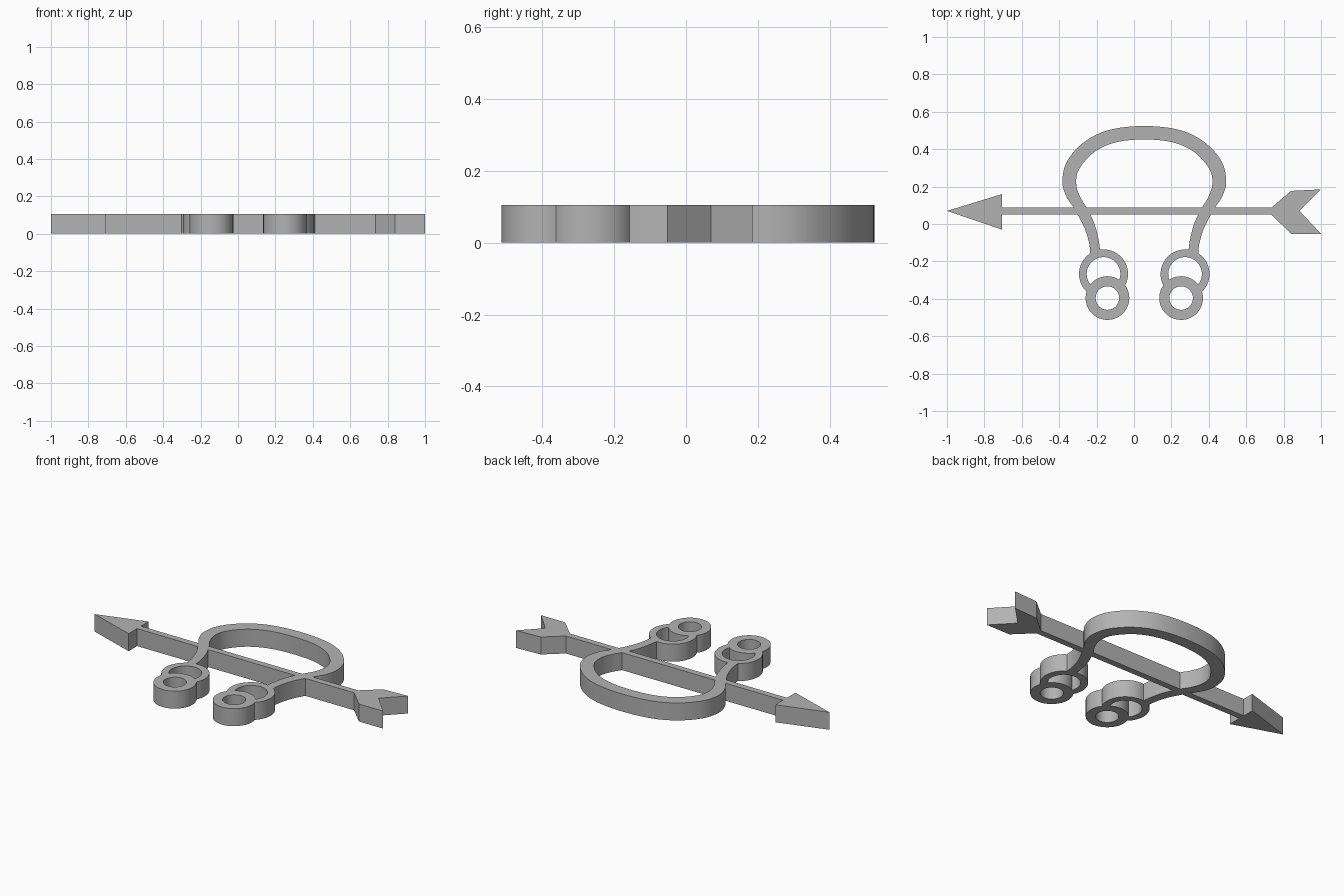
import bpy, bmesh
from math import sin, cos, radians
from mathutils import Vector
from mathutils.geometry import interpolate_bezier

HEIGHT = 0.105
AXIS = 0.055   # mirror line of the arch and its loops

if "Cube" in bpy.data.objects:
    bpy.data.objects.remove(bpy.data.objects["Cube"], do_unlink=True)

metal = bpy.data.materials.new("plain grey")
metal.use_nodes = True
GREY = (0.45, 0.45, 0.45, 1)
metal.diffuse_color = GREY
metal.node_tree.nodes["Principled BSDF"].inputs["Base Color"].default_value = GREY


def plate(name, points, faces):
    """Raise a flat outline into a solid of the common height."""
    bm = bmesh.new()
    verts = [bm.verts.new((x, y, 0)) for x, y in points]
    flat = [bm.faces.new([verts[i] for i in f]) for f in faces]
    raised = bmesh.ops.extrude_face_region(bm, geom=flat, use_keep_orig=True)["geom"]
    top = [v for v in raised if isinstance(v, bmesh.types.BMVert)]
    bmesh.ops.translate(bm, verts=top, vec=(0, 0, HEIGHT))
    bmesh.ops.recalc_face_normals(bm, faces=bm.faces)
    mesh = bpy.data.meshes.new(name)
    bm.to_mesh(mesh)
    bm.free()
    mesh.materials.append(metal)
    obj = bpy.data.objects.new(name, mesh)
    bpy.context.collection.objects.link(obj)
    bpy.ops.object.select_all(action="DESELECT")
    obj.select_set(True)
    bpy.context.view_layer.objects.active = obj
    bpy.ops.object.shade_smooth_by_angle(angle=radians(30))
    return obj


def polygon(name, points):
    return plate(name, points, [range(len(points))])


def ribbon(name, outer, inner, closed=False):
    """Band between two edges with matching point counts."""
    n = len(outer)
    faces = [(i, (i + 1) % n, n + (i + 1) % n, n + i)
             for i in range(n if closed else n - 1)]
    return plate(name, list(outer) + list(inner), faces)


def arc(centre, radius, start, end, count):
    angles = [radians(start + (end - start) * i / count) for i in range(count + 1)]
    return [(centre[0] + radius * cos(a), centre[1] + radius * sin(a)) for a in angles]


def smooth_path(points, steps=6):
    """Smooth curve through the points."""
    p = [Vector(q) for q in points]
    p = [2 * p[0] - p[1]] + p + [2 * p[-1] - p[-2]]
    path = []
    for a, b, c, d in zip(p, p[1:], p[2:], p[3:]):
        path += interpolate_bezier(b, b + (c - a) / 6, c - (d - b) / 6, c, steps + 1)[:-1]
    return [(v.x, v.y) for v in path] + [points[-1]]


def mirrored(half):
    """Complete a half outline, given as distance from the axis, running to the crown."""
    full = [(-u, y) for u, y in half] + [(u, y) for u, y in reversed(half[:-1])]
    return [(AXIS + u, y) for u, y in smooth_path(full)]


# Arch with tapering legs
outer_half = [(.289, -.175), (.294, -.107), (.322, -.016), (.38, .09), (.418, .15),
              (.438, .23), (.412, .337), (.32, .439), (.187, .503), (0, .524)]
inner_half = [(.235, -.165), (.243, -.09), (.268, .005), (.31, .09), (.343, .145),
              (.364, .215), (.348, .294), (.267, .385), (.15, .437), (0, .452)]
ribbon("arch", mirrored(outer_half), mirrored(inner_half))

# Pair of loops at the foot of each leg
for side, label in ((-1, "right"), (1, "left")):
    upper = (-0.218, -0.267)
    lower = (-0.197, -0.396)

    def place(points):
        return [(AXIS - side * x, y) for x, y in points]

    ribbon(label + "_upper_loop",
           place(arc(upper, .131, -37, 236, 36)), place(arc(upper, .09, -37, 236, 36)))
    ribbon(label + "_lower_ring",
           place(arc(lower, .117, 0, 350, 35)), place(arc(lower, .063, 0, 350, 35)),
           closed=True)

# Arrow: shaft, head and notched fletching
polygon("arrow_shaft", [(-.705, .05), (.735, .05), (.735, .088), (-.705, .088)])
polygon("arrow_head", [(-1, .07), (-.705, -.03), (-.705, .16)])
polygon("arrow_fletching", [(.735, .05), (.84, -.053), (1, -.053), (.885, .07),
                            (1, .185), (.84, .177), (.735, .088)])
